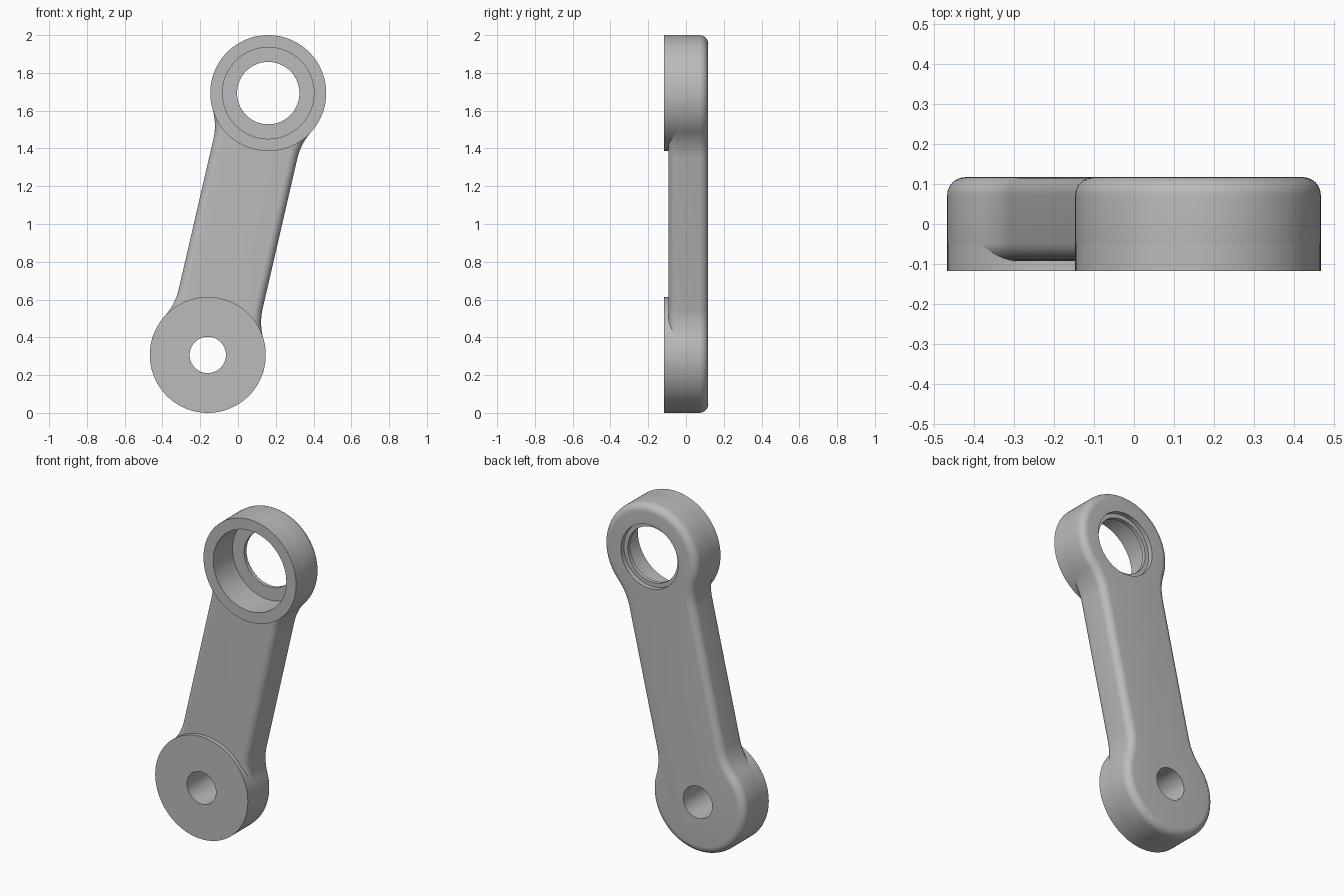
import bpy, bmesh
from math import sin, cos, pi, sqrt, atan2
from mathutils import Vector

if "Cube" in bpy.data.objects:
    bpy.data.objects.remove(bpy.data.objects["Cube"])

# Main dimensions
R, HALF_WIDTH, FILLET = 0.307, 0.228, 0.31
FRONT, ARM_FRONT, BACK = -0.117, -0.093, 0.117
ROUND = 0.045
LOW, TOP = Vector((-0.16, 0.307)), Vector((0.16, 1.693))
PIN_BORE, SEAT_BORE, LIP_BORE, BACK_BORE = 0.096, 0.242, 0.165, 0.19
SEAM = ARM_FRONT + ROUND
SEGS = 96

metal = bpy.data.materials.new("grey metal")
metal.use_nodes = True
grey = (0.5, 0.5, 0.5, 1)
metal.diffuse_color = grey
metal.node_tree.nodes["Principled BSDF"].inputs["Base Color"].default_value = grey


def finish(name, bm):
    bmesh.ops.recalc_face_normals(bm, faces=bm.faces)
    mesh = bpy.data.meshes.new(name)
    bm.to_mesh(mesh)
    bm.free()
    mesh.materials.append(metal)
    obj = bpy.data.objects.new(name, mesh)
    bpy.context.collection.objects.link(obj)
    return obj


def bridge(bm, rings, closed=False):
    pairs = list(zip(rings, rings[1:]))
    if closed:
        pairs.append((rings[-1], rings[0]))
    for a, b in pairs:
        for i in range(len(a)):
            j = (i + 1) % len(a)
            bm.faces.new((a[i], a[j], b[j], b[i]))


def lathe(name, centre, profile, caps=False):
    """Revolve (radius, y) points about a front-to-back axis."""
    bm = bmesh.new()
    rings = [[bm.verts.new((centre.x + r * cos(2 * pi * i / SEGS), y,
                            centre.y + r * sin(2 * pi * i / SEGS)))
              for i in range(SEGS)] for r, y in profile]
    bridge(bm, rings)
    if caps:
        bm.faces.new(rings[0])
        bm.faces.new(rings[-1])
    return finish(name, bm)


def arc(centre, radius, start, end, n):
    return [(centre[0] + radius * cos(start + (end - start) * i / n),
             centre[1] + radius * sin(start + (end - start) * i / n))
            for i in range(n + 1)]


def outline(inset):
    """Two round ends joined by a waist with concave fillets, offset inward."""
    r, w, f = R - inset, HALF_WIDTH - inset, FILLET + inset
    along = (TOP - LOW).normalized()
    across = Vector((along.y, -along.x))
    length = (TOP - LOW).length
    a = sqrt((r + f) ** 2 - (w + f) ** 2)
    ang = atan2(a, w + f)
    # Lower half in axis coordinates, from left waist round to right waist
    half = arc((-w - f, a), f, 0, -ang, 12)
    half += arc((0, 0), r, pi - ang, 2 * pi + ang, 64)[1:]
    half += arc((w + f, a), f, pi + ang, pi, 12)[1:]
    loop = half + [(-u, length - v) for u, v in half]
    return [LOW + across * u + along * v for u, v in loop]


# Arm body with rounded front and back edges
bm = bmesh.new()
steps = [i / 8 * pi / 2 for i in range(9)]
sections = [(ROUND * (1 - sin(t)), SEAM - ROUND * cos(t)) for t in steps]
sections += [(ROUND * (1 - cos(t)), BACK - ROUND + ROUND * sin(t)) for t in steps]
rings = [[bm.verts.new((p.x, y, p.y)) for p in outline(d)] for d, y in sections]
bridge(bm, rings)
bm.faces.new(rings[0])
bm.faces.new(rings[-1])
body = finish("arm_body", bm)

# Stepped bores cut through the body, with pockets that the bosses fill
pocket = 0.27
floor, lip_back = 0.065, 0.088
cutters = [
    lathe("pin_cutter", LOW, [(pocket, -0.2), (pocket, SEAM), (PIN_BORE, SEAM),
                              (PIN_BORE, 0.2)], True),
    lathe("seat_cutter", TOP, [(pocket, -0.2), (pocket, SEAM), (SEAT_BORE, SEAM),
                               (SEAT_BORE, floor), (LIP_BORE, floor),
                               (LIP_BORE, lip_back), (BACK_BORE, lip_back),
                               (BACK_BORE, 0.2)], True),
]
for cutter in cutters:
    cutter.hide_render = True
    mod = body.modifiers.new(cutter.name, "BOOLEAN")
    mod.operation, mod.solver, mod.object = "DIFFERENCE", "EXACT", cutter
bpy.context.view_layer.objects.active = body
body.select_set(True)
for cutter in cutters:
    bpy.ops.object.modifier_apply(modifier=cutter.name)
    bpy.data.objects.remove(cutter)

# Raised front bosses
bosses = [lathe(name, centre, [(bore, SEAM), (bore, FRONT), (R, FRONT), (R, SEAM)])
          for name, centre, bore in (("lower_boss", LOW, PIN_BORE),
                                     ("upper_boss", TOP, SEAT_BORE))]

# Open sleeves: make their normals point away from the metal
for obj in bosses:
    front = min(obj.data.polygons, key=lambda p: p.center.y)
    if front.normal.y > 0:
        obj.data.flip_normals()

# Smooth curved walls, keep machined edges crisp
for obj in [body] + bosses:
    bpy.ops.object.select_all(action="DESELECT")
    obj.select_set(True)
    bpy.context.view_layer.objects.active = obj
    bpy.ops.object.shade_smooth_by_angle(angle=pi / 6)
